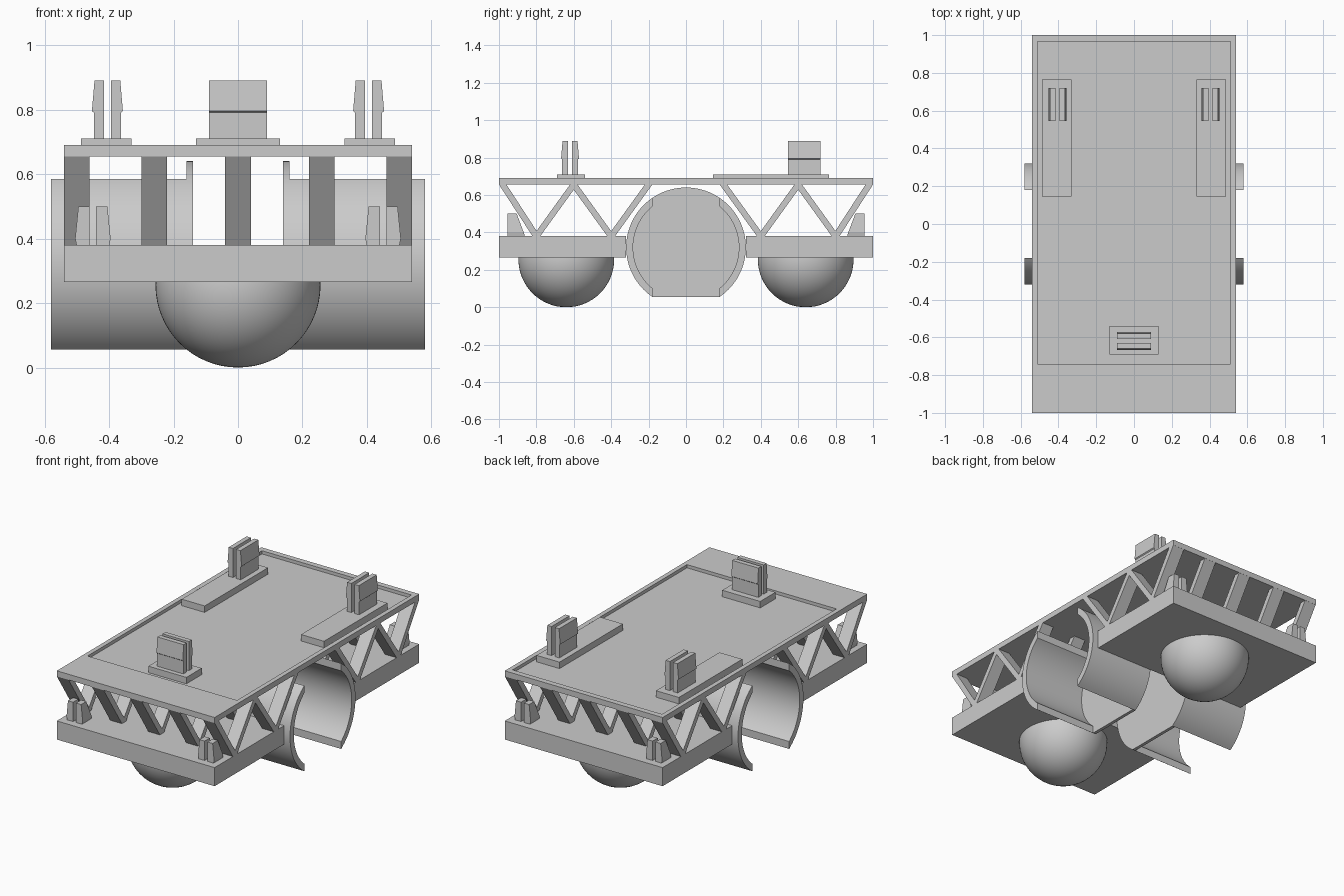
import bpy, bmesh, math
from mathutils import Vector

cube = bpy.data.objects.get("Cube")
if cube:
    bpy.data.objects.remove(cube, do_unlink=True)

grey = bpy.data.materials.new("plain_grey")
grey.use_nodes = True
COLOUR = (0.6, 0.6, 0.6, 1)
grey.diffuse_color = COLOUR
grey.node_tree.nodes["Principled BSDF"].inputs["Base Color"].default_value = COLOUR


def finish(name, bm, smooth=False):
    bmesh.ops.recalc_face_normals(bm, faces=bm.faces)
    mesh = bpy.data.meshes.new(name)
    bm.to_mesh(mesh)
    bm.free()
    mesh.materials.append(grey)
    obj = bpy.data.objects.new(name, mesh)
    bpy.context.collection.objects.link(obj)
    if smooth:
        bpy.ops.object.select_all(action='DESELECT')
        obj.select_set(True)
        bpy.context.view_layer.objects.active = obj
        bpy.ops.object.shade_smooth_by_angle(angle=math.radians(35))
    return obj


def prism(bm, profile, lo, hi, axis):
    """Extrude a (horizontal, z) profile along the x or y axis."""
    def place(t):
        return [bm.verts.new((t, u, z) if axis == 'x' else (u, t, z)) for u, z in profile]
    a, b = place(lo), place(hi)
    bm.faces.new(a)
    bm.faces.new(b[::-1])
    for i in range(len(a)):
        j = (i + 1) % len(a)
        bm.faces.new((a[i], b[i], b[j], a[j]))
    return a, b


def box(bm, x0, x1, y0, y1, z0, z1):
    prism(bm, [(x0, z0), (x1, z0), (x1, z1), (x0, z1)], y0, y1, 'y')


# Upper deck with a shallow recess
bm = bmesh.new()
box(bm, -0.54, 0.54, -1, 1, 0.655, 0.69)
bmesh.ops.recalc_face_normals(bm, faces=bm.faces)
top = max(bm.faces, key=lambda f: f.calc_center_median().z)
bmesh.ops.inset_region(bm, faces=[top], thickness=0.04)
for v in top.verts:
    v.co.y = -0.74 if v.co.y < 0 else 0.965
floor = bmesh.ops.extrude_face_region(bm, geom=[top])['geom']
for v in floor:
    if isinstance(v, bmesh.types.BMVert):
        v.co.z = 0.67
if top.is_valid:
    bm.faces.remove(top)
finish("upper_deck", bm)

# Lower plates and half-ball feet
for end, s in (("front", -1), ("rear", 1)):
    bm = bmesh.new()
    box(bm, -0.54, 0.54, min(s, s * 0.32), max(s, s * 0.32), 0.265, 0.38)
    finish(end + "_lower_plate", bm)

    bm = bmesh.new()
    bmesh.ops.create_uvsphere(bm, u_segments=64, v_segments=32, radius=0.256)
    bmesh.ops.bisect_plane(bm, geom=bm.verts[:] + bm.edges[:] + bm.faces[:],
                           plane_co=(0, 0, 0.012), plane_no=(0, 0, 1), clear_outer=True)
    bmesh.ops.holes_fill(bm, edges=[e for e in bm.edges if e.is_boundary])
    bmesh.ops.translate(bm, verts=bm.verts, vec=(0, s * 0.64, 0.256))
    finish(end + "_half_ball", bm, True)

# Zigzag truss struts in five rows
HALF = 0.02
for s, end in ((-1, "front"), (1, "rear")):
    bm = bmesh.new()
    for x in (-0.5, -0.26, 0, 0.26, 0.5):
        for top_y, low_y in ((0.98, 0.8), (0.6, 0.8), (0.6, 0.4), (0.2, 0.4)):
            profile = [(s * (top_y - HALF), 0.656), (s * (top_y + HALF), 0.656),
                       (s * (low_y + HALF), 0.379), (s * (low_y - HALF), 0.379)]
            prism(bm, profile, x - 0.04, x + 0.04, 'x')
    finish(end + "_truss", bm)

# Open pipe cradles: two curved shells and an inner wall on each side
R, INNER, CZ, CUT = 0.32, 0.283, 0.32, 0.18
outer_a, inner_a = math.acos(CUT / R), math.acos(CUT / INNER)
STEPS = 32


def arc(r, a0, a1, n=STEPS):
    angles = [a0 + (a1 - a0) * i / n for i in range(n + 1)]
    return [(r * math.cos(a), CZ + r * math.sin(a)) for a in angles]


for side, sx in (("right", -1), ("left", 1)):
    for end, sy in (("front", -1), ("rear", 1)):
        bm = bmesh.new()
        ring = arc(R, -outer_a, outer_a) + arc(INNER, inner_a, -inner_a)
        prism(bm, [(sy * y, z) for y, z in ring], sx * 0.14, sx * 0.58, 'x')
        finish(f"{side}_{end}_cradle_shell", bm, True)
    bm = bmesh.new()
    prism(bm, arc(R, -outer_a, math.pi + outer_a, STEPS * 2), sx * 0.14, sx * 0.16, 'x')
    finish(side + "_cradle_wall", bm, True)


# Split snap clips: two barbed prongs facing away from each other
def prongs(bm, centre, profile, lo, hi, axis):
    ends = []
    for s in (-1, 1):
        ends.append(prism(bm, [(centre + s * u, z) for u, z in profile], lo, hi, axis))
    return ends


BARB = [(0.011, 0.705), (0.042, 0.705), (0.042, 0.79), (0.048, 0.795),
        (0.04, 0.89), (0.011, 0.89)]
for side, s in (("right", -1), ("left", 1)):
    bm = bmesh.new()
    box(bm, *sorted((s * 0.33, s * 0.487)), 0.145, 0.765, 0.665, 0.71)
    finish(side + "_clip_pad", bm)
    bm = bmesh.new()
    prongs(bm, s * 0.405, BARB, 0.545, 0.72, 'y')
    finish(side + "_deck_clip", bm)

bm = bmesh.new()
box(bm, -0.13, 0.13, -0.69, -0.54, 0.665, 0.71)
finish("front_clip_pad", bm)
bm = bmesh.new()
prongs(bm, -0.62, BARB, -0.09, 0.09, 'x')
finish("front_deck_clip", bm)

# Small corner clips on the lower plates, sloped on their inner side
SMALL = [(0.01, 0.375), (0.05, 0.375), (0.055, 0.4), (0.045, 0.5), (0.01, 0.5)]
for side, sx in (("right", -1), ("left", 1)):
    for end, sy in (("front", -1), ("rear", 1)):
        bm = bmesh.new()
        for near, far in prongs(bm, sx * 0.45, SMALL, sy * 0.955, sy * 0.86, 'y'):
            for v in far:
                v.co.y += sy * 0.045 * max(0, v.co.z - 0.38) / 0.12
        finish(f"{side}_{end}_corner_clip", bm)
